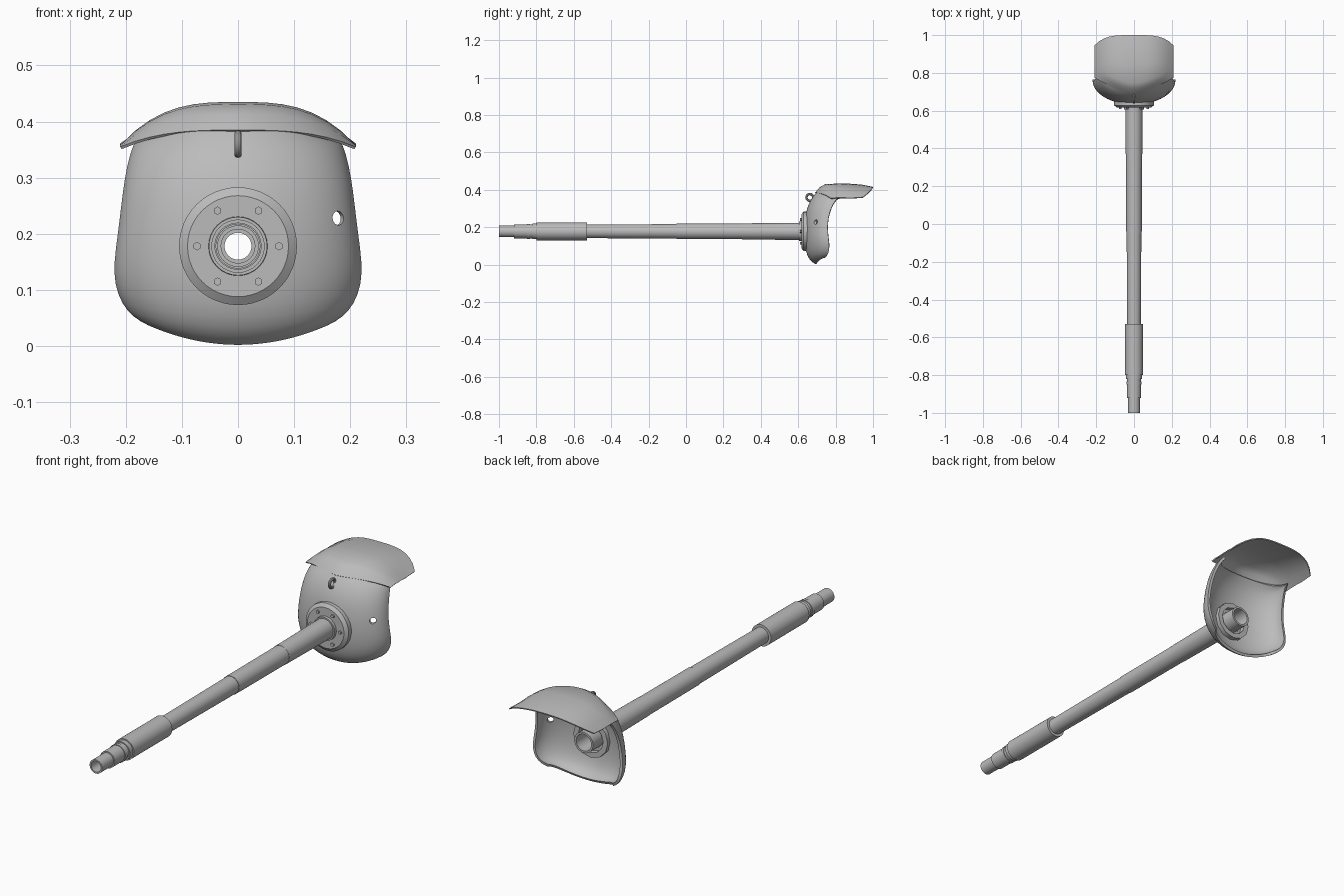
import bpy, bmesh, math
from mathutils import Matrix, Vector

if "Cube" in bpy.data.objects:
    bpy.data.objects.remove(bpy.data.objects["Cube"])

AXIS_Z = 0.178
steel = bpy.data.materials.new("grey_steel")
steel.diffuse_color = (0.5, 0.5, 0.5, 1)
steel.use_nodes = True
steel.node_tree.nodes["Principled BSDF"].inputs["Base Color"].default_value = steel.diffuse_color


def finish(ob, angle=35):
    """Apply modifiers, assign the colour and smooth the soft edges."""
    bpy.ops.object.select_all(action='DESELECT')
    ob.select_set(True)
    bpy.context.view_layer.objects.active = ob
    bpy.ops.object.convert(target='MESH')
    ob.data.materials.clear()
    ob.data.materials.append(steel)
    bpy.ops.object.shade_smooth_by_angle(angle=math.radians(angle))
    return ob


def make(name, verts, faces):
    me = bpy.data.meshes.new(name)
    me.from_pydata(verts, [], faces)
    ob = bpy.data.objects.new(name, me)
    bpy.context.collection.objects.link(ob)
    return ob


def sheet(name, rows):
    """Surface from equal-length rows of points."""
    n = len(rows[0])
    faces = [(r*n+c, r*n+c+1, (r+1)*n+c+1, (r+1)*n+c)
             for r in range(len(rows)-1) for c in range(n-1)]
    return make(name, [p for row in rows for p in row], faces)


def lathe(name, profile, sides=32):
    """Closed (y, radius) profile turned about the barrel axis."""
    m = len(profile)
    verts, faces = [], []
    for i in range(sides):
        a = 2*math.pi*i/sides
        verts += [(r*math.cos(a), y, AXIS_Z + r*math.sin(a)) for y, r in profile]
        for k in range(m):
            j, l = (i+1) % sides, (k+1) % m
            faces.append((i*m+k, i*m+l, j*m+l, j*m+k))
    ob = make(name, verts, faces)
    bm = bmesh.new()
    bm.from_mesh(ob.data)
    bmesh.ops.recalc_face_normals(bm, faces=bm.faces)
    bm.to_mesh(ob.data)
    bm.free()
    return finish(ob)


def cylinder(name, centre, direction, radius, depth, sides):
    bm = bmesh.new()
    rot = Vector(direction).to_track_quat('Z', 'Y').to_matrix().to_4x4()
    bmesh.ops.create_cone(bm, cap_ends=True, segments=sides, radius1=radius,
                          radius2=radius, depth=depth,
                          matrix=Matrix.Translation(centre) @ rot)
    ob = make(name, [], [])
    bm.to_mesh(ob.data)
    bm.free()
    return ob


# Curved mask shell: each level is (height, half width, front y, rear y, side lift)
levels = [
    (0.002, 0.160, 0.695, 0.745, 0.035), (0.016, 0.187, 0.668, 0.757, 0.035),
    (0.050, 0.207, 0.646, 0.765, 0.025), (0.10, 0.220, 0.635, 0.766, 0.01),
    (0.15, 0.221, 0.632, 0.760, 0), (0.20, 0.214, 0.632, 0.756, 0),
    (0.25, 0.208, 0.636, 0.760, 0), (0.30, 0.202, 0.646, 0.774, 0),
    (0.34, 0.193, 0.663, 0.795, 0), (0.37, 0.186, 0.682, 0.813, -0.01),
    (0.395, 0.180, 0.705, 0.830, -0.03)]
rows = []
for z, w, yf, yb, lift in levels:
    row = []
    for i in range(25):
        a = (i/12 - 1)*math.pi/2
        row.append((w*math.sin(a), yb - (yb-yf)*math.cos(a), z + lift*math.sin(a)**2))
    rows.append(row)
shell = sheet("mask_shell", rows)
sub = shell.modifiers.new("smooth", 'SUBSURF')
sub.levels = sub.render_levels = 1
thick = shell.modifiers.new("thickness", 'SOLIDIFY')
thick.thickness, thick.offset = 0.012, -1

# Sight hole in one side and the barrel opening
for name, centre, direction, radius in (
        ("sight_hole_cutter", (0.18, 0.69, 0.228), (0.4, -1, 0), 0.0125),
        ("barrel_hole_cutter", (0, 0.64, AXIS_Z), (0, 1, 0), 0.046)):
    cutter = cylinder(name, centre, direction, radius, 0.1, 24)
    cutter.hide_render = True
    cutter.hide_viewport = True
    cut = shell.modifiers.new(name, 'BOOLEAN')
    cut.operation, cut.object, cut.solver = 'DIFFERENCE', cutter, 'EXACT'
finish(shell)

# Arched visor over the shell
front, lip, ridge, middle, rear_slope, back = [], [], [], [], [], []
for i in range(17):
    s = i/8 - 1
    u = abs(s)
    x = 0.21*s
    y = 0.69 + 0.085*u**1.5
    yb = 1.0 - 0.055*u**4
    front.append((x, y, 0.385 - 0.03*u**3))
    lip.append((x, y + 0.025, 0.414 - 0.056*u**3))
    ridge.append((x, y + 0.055, 0.431 - 0.073*u**3))
    middle.append((x, 0.85, 0.435 - 0.077*u**3))
    rear_slope.append((x, yb - 0.06, 0.428 - 0.071*u**3))
    back.append((x, yb, 0.416 - 0.055*u**3))
visor = sheet("visor", [front, lip, ridge, middle, rear_slope, back])
thick = visor.modifiers.new("thickness", 'SOLIDIFY')
thick.thickness, thick.offset = 0.005, -1
finish(visor)

# Hollow tapered barrel with stepped muzzle
lathe("barrel", [(-1.0, 0.024), (-1.0, 0.031), (-0.92, 0.031), (-0.92, 0.037),
                 (-0.85, 0.037), (-0.85, 0.040), (-0.835, 0.040), (-0.835, 0.037),
                 (-0.53, 0.036), (-0.05, 0.039), (-0.05, 0.041), (0.3, 0.042),
                 (0.3, 0.043), (0.61, 0.046), (0.72, 0.046), (0.72, 0.037),
                 (0.5, 0.034), (-0.7, 0.024)])
# Sleeve behind the muzzle
lathe("barrel_sleeve", [(-0.82, 0.034), (-0.82, 0.042), (-0.80, 0.042), (-0.80, 0.0475),
                        (-0.53, 0.0475), (-0.53, 0.034)])
# Mounting flange, barrel collar and the ring inside the shell
lathe("mount_flange", [(0.617, 0.05), (0.617, 0.09), (0.628, 0.105), (0.65, 0.105),
                       (0.65, 0.05)], 48)
lathe("barrel_collar", [(0.605, 0.04), (0.605, 0.052), (0.64, 0.054), (0.64, 0.04)])
lathe("inner_ring", [(0.635, 0.062), (0.635, 0.085), (0.672, 0.085), (0.672, 0.062)], 12)

# Hexagonal flange bolts
for i in range(6):
    a = math.radians(60*i)
    bolt = cylinder("flange_bolt", (0.073*math.cos(a), 0.617, AXIS_Z + 0.073*math.sin(a)),
                    (0, 1, 0), 0.0075, 0.016, 6)
    finish(bolt)

# Lifting eye at the top of the shell
bpy.ops.mesh.primitive_torus_add(major_segments=24, minor_segments=10, major_radius=0.018,
                                 minor_radius=0.0065, location=(0, 0.662, 0.360),
                                 rotation=(0, math.pi/2, 0))
eye = bpy.context.object
eye.name = "lifting_eye"
finish(eye)
